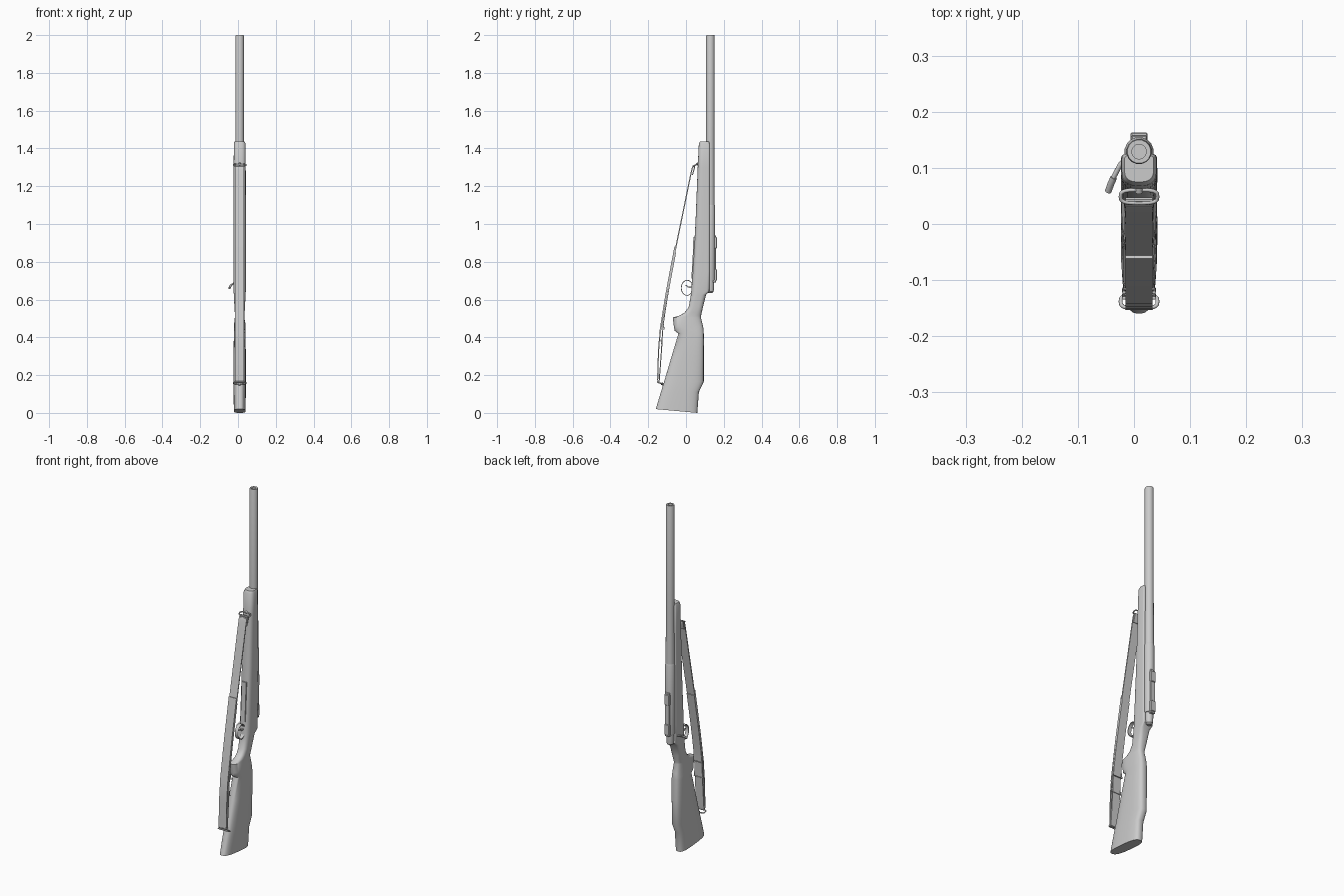
import bpy, bmesh, math
from mathutils import Vector

if "Cube" in bpy.data.objects:
    bpy.data.objects.remove(bpy.data.objects["Cube"])

CX = 0.009      # centre plane of the rifle
BORE = 0.129    # y of the bore axis

grey = bpy.data.materials.new("plain_grey")
grey.use_nodes = True
grey.diffuse_color = (0.6, 0.6, 0.6, 1)
grey.node_tree.nodes["Principled BSDF"].inputs["Base Color"].default_value = (0.6, 0.6, 0.6, 1)


def finish(name, bm, angle=35):
    bmesh.ops.recalc_face_normals(bm, faces=bm.faces)
    me = bpy.data.meshes.new(name)
    bm.to_mesh(me)
    bm.free()
    me.materials.append(grey)
    ob = bpy.data.objects.new(name, me)
    bpy.context.collection.objects.link(ob)
    bpy.ops.object.select_all(action="DESELECT")
    ob.select_set(True)
    bpy.context.view_layer.objects.active = ob
    bpy.ops.object.shade_smooth_by_angle(angle=math.radians(angle))
    return ob


def skin(bm, rings, caps=True):
    """Join successive closed rings of points with quads."""
    loops = [[bm.verts.new(p) for p in ring] for ring in rings]
    n = len(loops[0])
    for a, b in zip(loops, loops[1:]):
        for i in range(n):
            bm.faces.new((a[i], a[(i + 1) % n], b[(i + 1) % n], b[i]))
    if caps:
        bm.faces.new(loops[0])
        bm.faces.new(loops[-1])


def lathe(name, profile, sides, turn=0.5):
    """Rings of (radius, z) about the bore axis."""
    bm = bmesh.new()
    rings = []
    for r, z in profile:
        angles = [math.tau * (i + turn) / sides for i in range(sides)]
        rings.append([(CX + r * math.cos(a), BORE + r * math.sin(a), z) for a in angles])
    skin(bm, rings)
    return finish(name, bm)


def box(name, x, y, z, bevel=0.0):
    """Box from (low, high) ranges."""
    bm = bmesh.new()
    bmesh.ops.create_cube(bm, size=1)
    for v in bm.verts:
        v.co = [lo + (c + 0.5) * (hi - lo) for c, (lo, hi) in zip(v.co, (x, y, z))]
    if bevel:
        bmesh.ops.bevel(bm, geom=bm.edges[:], offset=bevel, segments=1, affect="EDGES")
    return finish(name, bm)


def smooth_path(pts, steps=5):
    """Catmull-Rom points through a short list."""
    p = [Vector(q) for q in pts]
    p = [p[0] * 2 - p[1]] + p + [p[-1] * 2 - p[-2]]
    out = []
    for a, b, c, d in zip(p, p[1:], p[2:], p[3:]):
        for k in range(steps):
            t = k / steps
            out.append(0.5 * (2 * b + (c - a) * t + (2 * a - 5 * b + 4 * c - d) * t * t
                              + (3 * b - a - 3 * c + d) * t ** 3))
    return out + [p[-2]]


def ribbon(name, pts, half, thick, closed=False):
    """Flat band of even thickness along a (y, z) path."""
    path = [Vector(q) for q in pts] if closed else smooth_path(pts)
    rings = []
    n = len(path)
    for i, p in enumerate(path):
        before = path[i - 1] if closed or i else p
        after = path[(i + 1) % n] if closed or i < n - 1 else p
        t = (after - before).normalized()
        off = Vector((t.y, -t.x)) * thick / 2
        rings.append([(CX + s * half, *(p + off * d)) for s, d in ((-1, -1), (1, -1), (1, 1), (-1, 1))])
    if closed:
        rings.append(rings[0])
    bm = bmesh.new()
    skin(bm, rings, caps=not closed)
    bmesh.ops.remove_doubles(bm, verts=bm.verts, dist=1e-5)
    return finish(name, bm)


def wire(name, pts, radius, cyclic=False):
    """Round rod along 3D points."""
    cu = bpy.data.curves.new(name, "CURVE")
    cu.dimensions = "3D"
    cu.bevel_depth = radius
    cu.bevel_resolution = 2
    cu.use_fill_caps = True
    sp = cu.splines.new("POLY")
    sp.points.add(len(pts) - 1)
    for q, p in zip(sp.points, pts):
        q.co = (*p, 1)
    sp.use_cyclic_u = cyclic
    ob = bpy.data.objects.new(name, cu)
    bpy.context.collection.objects.link(ob)
    cu.materials.append(grey)
    bpy.ops.object.select_all(action="DESELECT")
    ob.select_set(True)
    bpy.context.view_layer.objects.active = ob
    bpy.ops.object.convert(target="MESH")
    bpy.ops.object.shade_smooth_by_angle(angle=math.radians(50))


# Stock: rows of z, front y, back y, half width, squareness of the back edge
STOCK = [
    (0, -.16, .06, .031, 3), (.11, -.133, .068, .0325, 3), (.165, -.116, .094, .0325, 3),
    (.3, -.076, .094, .0325, 3), (.42, -.04, .094, .031, 3), (.435, -.06, .093, .03, 3),
    (.455, -.064, .091, .029, 3), (.505, -.07, .079, .026, 3), (.515, -.035, .08, .025, 3),
    (.53, -.008, .083, .026, 3), (.56, .014, .09, .028, 3), (.625, .026, .106, .031, 4),
    (.645, .028, .124, .0325, 8), (.75, .035, .125, .0325, 9), (1, .05, .125, .0325, 9),
    (1.3, .062, .125, .032, 9), (1.425, .068, .125, .031, 9), (1.437, .075, .122, .026, 9),
]


def stock_ring(z, y0, y1, half, power):
    ring = []
    for i in range(32):
        a = math.tau * i / 32
        c, s = math.cos(a), math.sin(a)
        n = power if s > 0 else 2.8
        x = math.copysign(abs(c) ** (2 / n), c)
        u = math.copysign(abs(s) ** (2 / n), s)
        tilt = 0.01 * (1 - u) if z == 0 else 0
        ring.append((CX + half * x, (y0 + y1) / 2 + u * (y1 - y0) / 2, z + tilt))
    return ring


bm = bmesh.new()
skin(bm, [stock_ring(*row) for row in STOCK])
finish("stock", bm, 40)

# Barrel with a recessed muzzle
lathe("barrel", [(.024, .95), (.0225, 1.4), (.0225, 1.995), (.021, 2), (.013, 2), (.013, 1.94)], 16)

# Receiver, bolt and rear shroud
lathe("receiver", [(.025, .7), (.026, .705), (.026, 1.09), (.0235, 1.1)], 16)
lathe("bolt_shroud", [(.011, .635), (.018, .642), (.02, .665), (.021, .705)], 12)
box("scope_rail", (CX - .014, CX + .014), (.14, .158), (.69, .94), .002)
for i, z in enumerate((.7, .87)):
    box(f"rail_block_{i}", (CX - .015, CX + .015), (.145, .163), (z, z + .06), .002)

# Bolt handle on the right side
wire("bolt_handle", [(CX - .015, .125, .69), (-.025, .105, .685), (-.038, .08, .675)], .0045)
wire("bolt_knob", [(-.036, .083, .677), (-.041, .072, .67), (-.046, .058, .66)], .006)

# Floor plate, trigger guard and trigger
ribbon("floor_plate", [(.034, .71), (.041, .82), (.045, .93)], .014, .012)
guard = [(.006 + .031 * math.cos(math.tau * i / 24), .662 + .04 * math.sin(math.tau * i / 24)) for i in range(24)]
ribbon("trigger_guard", guard, .01, .004, closed=True)
ribbon("trigger", [(.036, .668), (.022, .665), (.01, .668), (-.002, .677)], .004, .006)

# Sling: long strap, overlapping return layer and lower loop
ribbon("sling_front", [(.036, 1.3), (.027, 1.27), (-.014, 1.07), (-.055, .87), (-.1, .64),
                       (-.138, .41), (-.147, .28), (-.15, .175)], .024, .006)
ribbon("sling_overlap", [(-.059, .88), (-.104, .64), (-.14, .42)], .024, .005)
ribbon("sling_return", [(-.055, .85), (-.094, .64), (-.12, .47), (-.13, .33),
                        (-.138, .22), (-.143, .165), (-.15, .175)], .024, .005)
ribbon("sling_top_fold", [(.036, 1.3), (.043, 1.308), (.044, 1.295), (.034, 1.26)], .024, .005)

# Sling buckles
for i, (y, z) in enumerate(((-.119, .46), (-.129, .37))):
    rim = [(CX + sx * .028, y - sz * .003, z + sz * .016)
           for sx, sz in ((-1, -1), (1, -1), (1, 1), (-1, 1))]
    wire(f"sling_buckle_{i}", rim, .003, True)

# Sling swivels: an oval wire loop and a stud at each end
for name, y, z, ty, tz in (("upper", .049, 1.312, .066, 1.32), ("lower", -.138, .158, -.118, .15)):
    d = Vector((0, ty - y, tz - z)).normalized()
    loop = []
    for i in range(20):
        a = math.tau * i / 20
        c, s = math.cos(a), math.sin(a)
        x = math.copysign(abs(c) ** .6, c) * .033
        loop.append(Vector((CX + x, y, z)) + d * .013 * math.copysign(abs(s) ** .6, s))
    wire(f"{name}_swivel", loop, .0035, True)
    wire(f"{name}_swivel_stud", [Vector((CX, y, z)) + d * .008, (CX, ty + d.y * .008, tz + d.z * .008)], .007)
